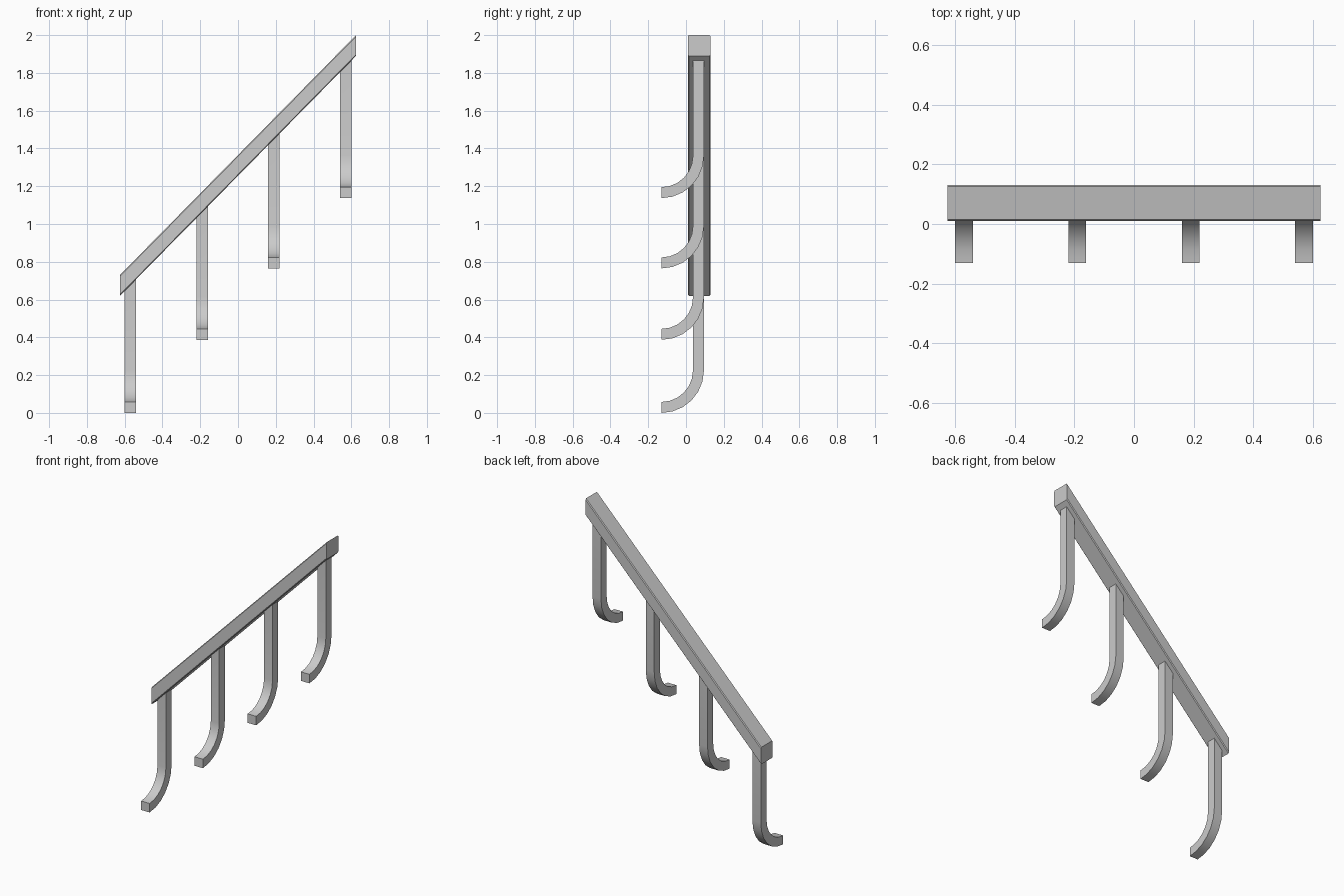
import bpy, bmesh
from math import sin, cos, pi

if "Cube" in bpy.data.objects:
    bpy.data.objects.remove(bpy.data.objects["Cube"])

SLOPE = (1.89 - 0.62) / 1.25


def underside(x):
    return 0.62 + (x + 0.625) * SLOPE


def loft(name, rings):
    # Join a series of four-point rings into a closed bar
    bm = bmesh.new()
    loops = [[bm.verts.new(p) for p in ring] for ring in rings]
    for a, b in zip(loops, loops[1:]):
        for i in range(4):
            j = (i + 1) % 4
            bm.faces.new((a[i], a[j], b[j], b[i]))
    bm.faces.new(loops[0])
    bm.faces.new(loops[-1])
    bmesh.ops.recalc_face_normals(bm, faces=bm.faces)
    mesh = bpy.data.meshes.new(name)
    bm.to_mesh(mesh)
    bm.free()
    obj = bpy.data.objects.new(name, mesh)
    bpy.context.collection.objects.link(obj)
    return obj


def smooth(obj):
    bpy.ops.object.select_all(action='DESELECT')
    obj.select_set(True)
    bpy.context.view_layer.objects.active = obj
    bpy.ops.object.shade_smooth_by_angle(angle=pi / 6)


# Sloping handrail with vertical end cuts
rail = loft("handrail", [
    [(x, 0.01, underside(x)), (x, 0.13, underside(x)),
     (x, 0.13, underside(x) + 0.11), (x, 0.01, underside(x) + 0.11)]
    for x in (-0.625, 0.625)])
# Slightly eased long edges
bm = bmesh.new()
bm.from_mesh(rail.data)
long_edges = [e for e in bm.edges if e.calc_length() > 1]
bmesh.ops.bevel(bm, geom=long_edges, offset=0.005, segments=1, affect='EDGES')
bm.to_mesh(rail.data)
bm.free()

# Hooked support brackets: vertical bar curving forward to the wall
HALF = 0.029
R_OUT, R_IN = 0.225, 0.167
SEGMENTS = 6
for n, (cx, base) in enumerate([(-0.57, 0.0), (-0.19, 0.387),
                                (0.19, 0.765), (0.57, 1.137)]):
    x0, x1 = cx - 0.03, cx + 0.03
    cy, cz = -0.13, base + R_OUT
    rings = []
    for i in range(SEGMENTS + 1):
        a = -pi / 2 + i * pi / 2 / SEGMENTS
        yo, zo = cy + R_OUT * cos(a), cz + R_OUT * sin(a)
        yi, zi = cy + R_IN * cos(a), cz + R_IN * sin(a)
        rings.append([(x0, yo, zo), (x1, yo, zo), (x1, yi, zi), (x0, yi, zi)])
    # Top end is cut along the rail slope, just inside the rail
    yo, yi = cy + R_OUT, cy + R_IN
    t0, t1 = underside(x0) + 0.01, underside(x1) + 0.01
    rings.append([(x0, yo, t0), (x1, yo, t1), (x1, yi, t1), (x0, yi, t0)])
    smooth(loft(f"bracket_{n + 1}", rings))
